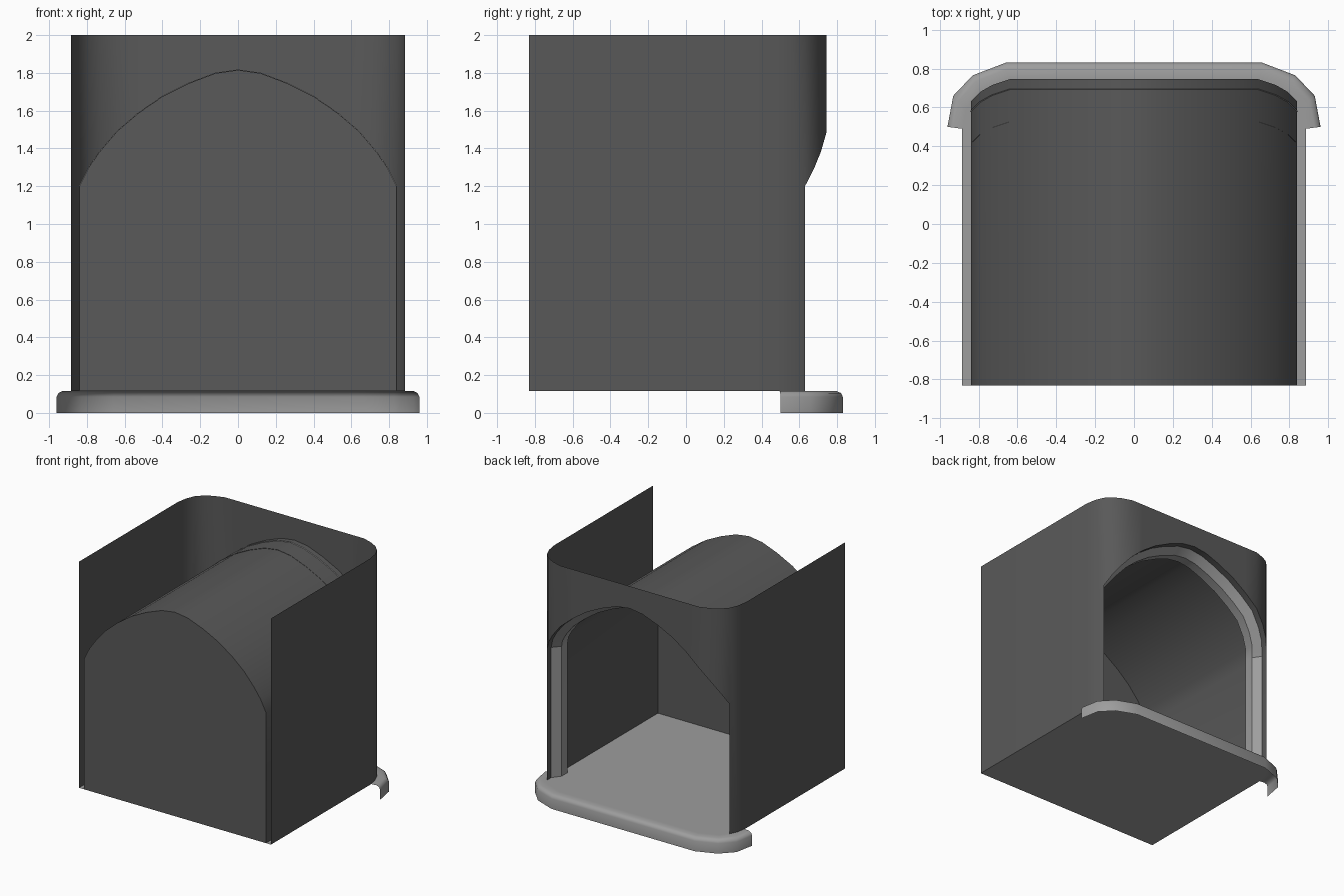
import bpy
import math
from mathutils import Vector

if "Cube" in bpy.data.objects:
    bpy.data.objects.remove(bpy.data.objects["Cube"])


def material(name, value):
    m = bpy.data.materials.new(name)
    m.diffuse_color = (value, value, value, 1)
    m.use_nodes = True
    m.node_tree.nodes["Principled BSDF"].inputs["Base Color"].default_value = m.diffuse_color
    return m


DARK = material("dark grey", 0.10)
LIGHT = material("light grey", 0.34)
FLOOR_Z, FRONT = 0.115, -0.83


def make(name, verts, faces, mat, angle=40):
    me = bpy.data.meshes.new(name)
    me.from_pydata([tuple(v) for v in verts], [], faces)
    me.materials.append(mat)
    me.update()
    ob = bpy.data.objects.new(name, me)
    bpy.context.collection.objects.link(ob)
    bpy.ops.object.select_all(action='DESELECT')
    ob.select_set(True)
    bpy.context.view_layer.objects.active = ob
    bpy.ops.object.shade_smooth_by_angle(angle=math.radians(angle))
    return ob


def loft(name, rows, mat, angle=40):
    """Skin rows holding equal numbers of points."""
    n = len(rows[0])
    verts = [p for r in rows for p in r]
    faces = [(j * n + i, j * n + i + 1, (j + 1) * n + i + 1, (j + 1) * n + i)
             for j in range(len(rows) - 1) for i in range(n - 1)]
    return make(name, verts, faces, mat, angle)


def mirrored(half):
    """Right half, ending at or before the centre, made into a full path."""
    return half + [(-x, y) for x, y in reversed(half) if x > 0]


# Half outlines: arch in x,z and rounded back of the shell in x,y
arch_half = [(0.84, 1.2), (0.79, 1.30), (0.73, 1.385), (0.64, 1.49), (0.53, 1.585),
             (0.40, 1.675), (0.26, 1.745), (0.12, 1.798), (0, 1.815)]
corner = [(0.885, 0.47), (0.87, 0.56), (0.84, 0.63), (0.80, 0.675),
          (0.73, 0.715), (0.64, 0.745), (0, 0.745)]


def back_y(x):
    x = abs(x)
    for (xa, ya), (xb, yb) in zip(corner, corner[1:]):
        if xb <= x <= xa:
            return ya + (yb - ya) * (xa - x) / (xa - xb)
    return corner[0][1]


# Shell: side walls and rounded back, with the doorway left open
plan = [(0.885, FRONT)] + corner[:2] + [(x, back_y(x)) for x, z in arch_half]
plan = mirrored(plan)
low = [FLOOR_Z] * 3 + [z for x, z in arch_half]
low = low + low[-2::-1]
n = len(plan)
verts = [(x, y, z) for (x, y), z in zip(plan, low)] + [(x, y, 2.0) for x, y in plan]
spring = {3: 2 * n, n - 4: 2 * n + 1}      # foot of each doorway edge
verts += [(plan[i][0], plan[i][1], FLOOR_Z) for i in spring]
faces = []
for i in range(n - 1):
    f = [i, i + 1, n + i + 1, n + i]
    if i == 2:
        f = [2, spring[3], 3, n + 3, n + 2]
    if i == n - 4:
        f = [i, spring[i], i + 1, n + i + 1, n + i]
    faces.append(f)
make("outer_shell", verts, faces, DARK)

# Tunnel: vault and side walls, closed at the front
arch = mirrored([(0.84, FLOOR_Z)] + arch_half)
front_row = [(x, FRONT, z) for x, z in arch]
loft("tunnel_vault", [front_row, [(x, back_y(x), z) for x, z in arch]], DARK)
make("front_panel", front_row, [tuple(range(len(arch)))], DARK)

# Doorway trim: profile of (inset, depth behind the shell) swept on the arch
normals = []
for i in range(len(arch)):
    a, b = Vector(arch[max(i - 1, 0)]), Vector(arch[min(i + 1, len(arch) - 1)])
    t = (b - a).normalized()
    normals.append((-t.y, t.x))
rows = []
for inset, depth in [(-0.003, 0.05), (0.05, 0.12), (0.05, 0.20), (-0.003, 0.22)]:
    rows.append([(x + nx * inset, back_y(x) - depth,
                  z + nz * inset if z > FLOOR_Z else z)
                 for (x, z), (nx, nz) in zip(arch, normals)])
loft("doorway_trim", rows, LIGHT, 30)

# Floor and rounded doorstep lip
inner = mirrored([(0.885, 0.49), (0.865, 0.59), (0.79, 0.69), (0.64, 0.75)])
outer = mirrored([(0.96, 0.50), (0.93, 0.66), (0.83, 0.765), (0.66, 0.83)])
make("floor", [(0.885, FRONT, FLOOR_Z)] + [(x, y, FLOOR_Z) for x, y in inner]
     + [(-0.885, FRONT, FLOOR_Z)], [tuple(range(len(inner) + 2))], LIGHT)
rows = []
for t, z in [(0, 0), (0, 0.085), (0.12, 0.105), (0.4, FLOOR_Z), (1, FLOOR_Z)]:
    rows.append([(a[0] + (b[0] - a[0]) * t, a[1] + (b[1] - a[1]) * t, z)
                 for a, b in zip(outer, inner)])
loft("doorstep", rows, LIGHT, 50)
